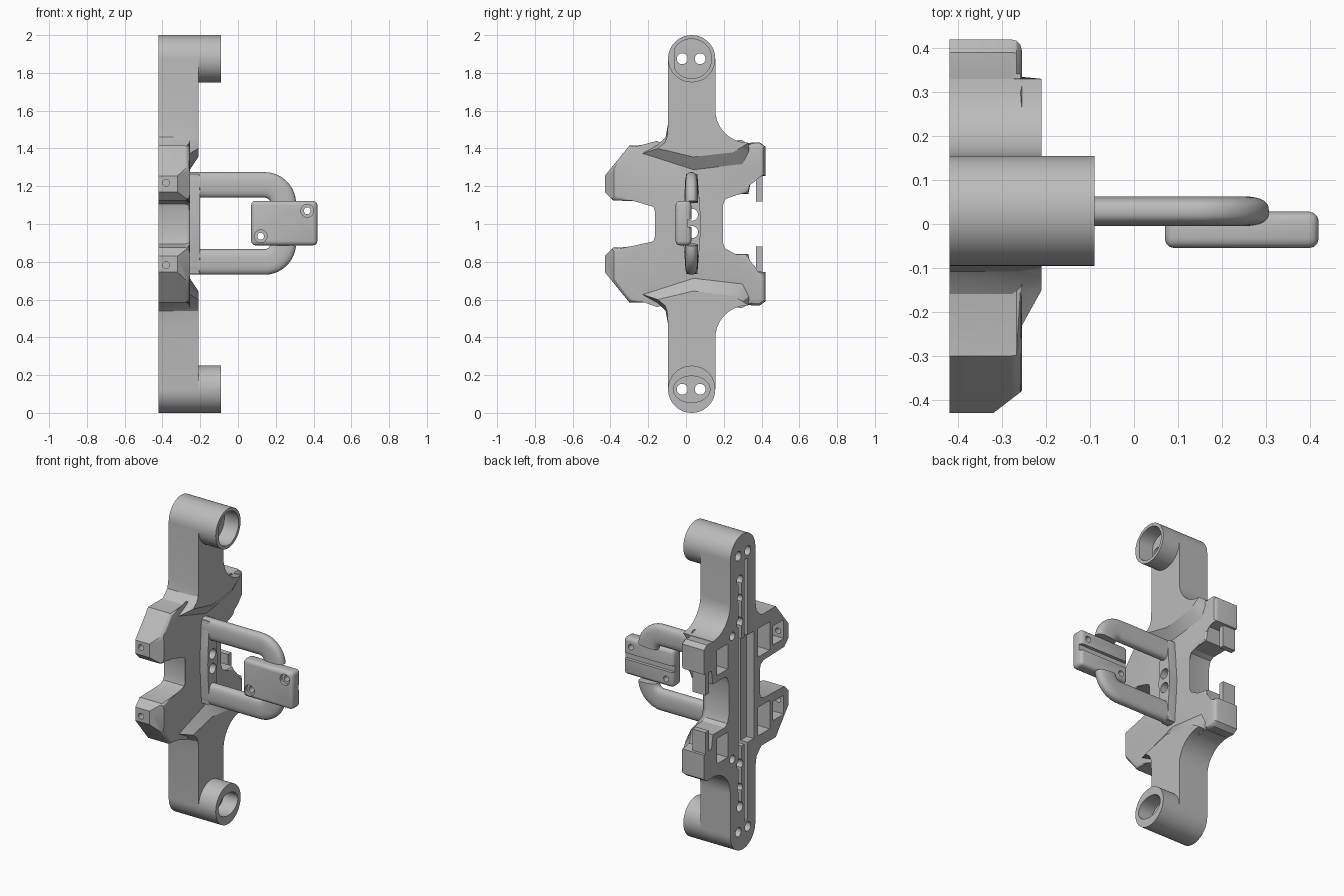
import bpy, bmesh, math
from mathutils import Matrix, Vector

cube = bpy.data.objects.get("Cube")
if cube:
    bpy.data.objects.remove(cube, do_unlink=True)

grey = bpy.data.materials.new("light_grey")
grey.use_nodes = True
grey.diffuse_color = (0.5, 0.5, 0.5, 1)
grey.node_tree.nodes["Principled BSDF"].inputs["Base Color"].default_value = (0.5, 0.5, 0.5, 1)

BACK, FACE, TOP = -0.42, -0.255, -0.21   # main depths along x
BAR_Y, BAR_R, END = 0.03, 0.125, 0.875   # bar centre, radius, end height from the middle


def finish(bm, name):
    bmesh.ops.recalc_face_normals(bm, faces=bm.faces)
    mesh = bpy.data.meshes.new(name)
    bm.to_mesh(mesh)
    bm.free()
    mesh.materials.append(grey)
    obj = bpy.data.objects.new(name, mesh)
    bpy.context.collection.objects.link(obj)
    return obj


def arc(cy, cz, r, a0, a1, n, rz=None):
    rz = rz or r
    angles = [math.radians(a0 + (a1 - a0) * i / n) for i in range(n + 1)]
    return [(cy + r * math.cos(a), cz + rz * math.sin(a)) for a in angles]


def skin(bm, rings):
    """Bridge rings of points and cap both ends; return the last cap."""
    rows = [[bm.verts.new(p) for p in ring] for ring in rings]
    n = len(rows[0])
    for a, b in zip(rows, rows[1:]):
        for i in range(n):
            j = (i + 1) % n
            bm.faces.new((a[i], a[j], b[j], b[i]))
    bm.faces.new(rows[0][::-1])
    return bm.faces.new(rows[-1])


def slab(name, layers, s=1, bevel=0, trim=None):
    """Loft (y, z from middle) outlines along x, with optional rounded front rim."""
    bm = bmesh.new()
    cap = skin(bm, [[(x, y, 1 + s * z) for y, z in pts] for x, pts in layers])
    if bevel:
        bmesh.ops.bevel(bm, geom=list(cap.edges), offset=bevel, segments=3,
                        profile=0.5, affect='EDGES', clamp_overlap=False)
    if trim:
        bmesh.ops.bisect_plane(bm, geom=bm.verts[:] + bm.edges[:] + bm.faces[:],
                               plane_co=trim[0], plane_no=trim[1], clear_outer=True)
        bmesh.ops.holes_fill(bm, edges=bm.edges[:], sides=0)
    return finish(bm, name)


def box(name, lo, hi, bevel=0):
    bm = bmesh.new()
    lo, hi = Vector(lo), Vector(hi)
    bmesh.ops.create_cube(bm, size=1, matrix=Matrix.Translation((lo + hi) / 2) @ Matrix.Diagonal((*(hi - lo), 1)))
    if bevel:
        bmesh.ops.bevel(bm, geom=bm.edges[:], offset=bevel, segments=3, profile=0.5, affect='EDGES')
    return finish(bm, name)


def rod(name, centre, r, length, axis):
    bm = bmesh.new()
    turn = Matrix.Rotation(math.pi / 2, 4, 'Y' if axis == 'x' else 'X')
    bmesh.ops.create_cone(bm, cap_ends=True, segments=24, radius1=r, radius2=r, depth=length,
                          matrix=Matrix.Translation(centre) @ turn)
    return finish(bm, name)


def cut(targets, cutters):
    for obj in targets:
        for c in cutters:
            mod = obj.modifiers.new("cut", 'BOOLEAN')
            mod.operation, mod.solver, mod.object = 'DIFFERENCE', 'EXACT', c
            dg = bpy.context.evaluated_depsgraph_get()
            mesh = bpy.data.meshes.new_from_object(obj.evaluated_get(dg))
            obj.modifiers.clear()
            obj.data = mesh
    for c in cutters:
        bpy.data.objects.remove(c, do_unlink=True)


# Central body with four wings
half = [(0.17, 0.1), (0.185, 0.145), (0.21, 0.16), (0.33, 0.16), (0.345, 0.25), (0.42, 0.255),
        (0.42, 0.41), (0.39, 0.432), (0.34, 0.43), (0.3, 0.42), (-0.09, 0.43), (-0.15, 0.415),
        (-0.3, 0.415), (-0.43, 0.255), (-0.43, 0.17), (-0.385, 0.125), (-0.18, 0.12),
        (-0.15, 0.105), (-0.14, 0.07)]
outline = half + [(y, -z) for y, z in reversed(half)]
body = slab("central_body", [(BACK, outline), (FACE, outline)], bevel=0.025,
            trim=((-0.32, -0.43, 0), (0.05, -0.065, 0)))
parts = [body]

# Long arms with a sloped V foot, end tubes and side tabs
cap = arc(BAR_Y, END, BAR_R, 0, 180, 24)
fillet = arc(0.33, 0.605, 0.175, 270, 180, 10)
foot = [(-0.095, 0.53), (-0.108, 0.46), (-0.15, 0.42), (-0.24, 0.37), (0.04, 0.28), (0.3, 0.31), (0.335, 0.38)]
crest = [(-0.095, 0.53), (-0.1, 0.46), (-0.112, 0.43), (-0.15, 0.4), (0.04, 0.355), (0.25, 0.38), (0.3, 0.41)]
low, high = cap + foot + fillet, cap + crest + fillet
arms, tubes = [], []
for s, side in ((1, "upper"), (-1, "lower")):
    arms.append(slab(side + "_arm", [(BACK, low), (FACE - 0.005, low), (TOP, high)], s))
    ring = arc(BAR_Y, END, BAR_R, 0, 352.5, 47)
    tube = slab(side + "_tube", [(TOP, ring), (-0.09, ring)], s)
    if s > 0:
        bore = [(max(y, -0.06), z) for y, z in arc(BAR_Y, END, 0.105, 5, 355, 40)]
    else:
        bore = arc(BAR_Y, END, 0.097, 0, 350, 35, 0.07)
    cut([tube], [slab("bore", [(-0.19, bore), (0, bore)], s)])
    tubes.append(tube)
    z0, z1 = sorted((1 + s * 0.118, 1 + s * 0.27))
    parts.append(box(side + "_side_tab", (BACK, 0.37, z0), (-0.33, 0.405, z1)))

# Spine where the handle meets the body
spine = [(0.0, 0.265), (-0.012, 0.12), (-0.018, 0), (-0.012, -0.12), (0.0, -0.265),
         (0.06, -0.265), (0.072, -0.12), (0.08, 0), (0.072, 0.12), (0.06, 0.265)]
parts.append(slab("handle_spine", [(-0.27, spine), (-0.2, spine)], bevel=0.012))

# Recesses in the back of the body and arms
cutters = []


def recess(y0, y1, z0, z1, depth):
    cutters.append(box("recess", (-0.5, y0, z0), (BACK + depth, y1, z1)))


recess(-0.08, 0.065, 0.66, 1.34, 0.05)
recess(-0.016, 0.014, 0.17, 1.83, 0.09)
recess(0.045, 0.075, 0.27, 1.73, 0.07)
for s in (1, -1):
    for y0, y1, a, b, depth in ((-0.24, -0.12, 0.16, 0.34, 0.11), (-0.38, -0.27, 0.18, 0.3, 0.1),
                                (0.18, 0.29, 0.2, 0.36, 0.11)):
        recess(y0, y1, *sorted((1 + s * a, 1 + s * b)), depth)
    for y, z, r in ((0.06, 0.72, 0.03), (0.06, 0.6, 0.026), (0.06, 0.45, 0.03), (0.135, 0.39, 0.026)):
        cutters.append(rod("socket", (BACK, y, 1 + s * z), r, 0.18, 'x'))
    # Cross holes in the front wing tips
    cutters.append(rod("tip_hole", (-0.38, -0.42, 1 + s * 0.218), 0.018, 0.2, 'y'))
    # Screw holes through the ends and the middle
    for y in (-0.02, 0.075):
        cutters.append(rod("screw", (-0.3, y, 1 + s * END), 0.029, 0.5, 'x'))
    cutters.append(rod("screw", (-0.3, 0.032, 1.003 + s * 0.046), 0.032, 0.4, 'x'))
parts += arms + tubes
cut([p for p in parts if "tab" not in p.name], cutters)

# Curved handle arms swept with a rounded section
for s, side in ((1, "upper"), (-1, "lower")):
    path = [(-0.26, 0.207, 90)]
    path += [(*arc(0.14, 0.107, 0.1, a, a, 1)[0], a) for a in range(90, 4, -5)]
    rings = []
    for x, z, a in path:
        ca, sa = math.cos(math.radians(a)), math.sin(math.radians(a))
        ring = []
        for i in range(28):
            t = 2 * math.pi * i / 28
            u = 0.0675 * math.copysign(abs(math.cos(t)) ** 0.75, math.cos(t))
            v = 0.034 * math.copysign(abs(math.sin(t)) ** 0.75, math.sin(t))
            ring.append((x + u * ca, 0.029 + v, 1.003 + s * (z + u * sa - 0.003)))
        rings.append(ring)
    bm = bmesh.new()
    skin(bm, rings)
    parts.append(finish(bm, side + "_handle_arm"))

# Mounting plate with countersunk holes and a rear groove
plate = box("mounting_plate", (0.07, -0.055, 0.887), (0.42, 0.028, 1.123), 0.022)
holes = [box("groove", (0, 0.008, 0.985), (0.5, 0.1, 1.025))]
for x, z in ((0.367, 1.07), (0.12, 0.935)):
    holes.append(rod("hole", (x, 0, z), 0.018, 0.3, 'y'))
    holes.append(rod("countersink", (x, -0.06, z), 0.034, 0.05, 'y'))
cut([plate], holes)
parts.append(plate)

# Smooth shading with sharp edges kept
bpy.ops.object.select_all(action='DESELECT')
for p in parts:
    p.select_set(True)
bpy.context.view_layer.objects.active = plate
bpy.ops.object.shade_smooth_by_angle(angle=math.radians(30))
